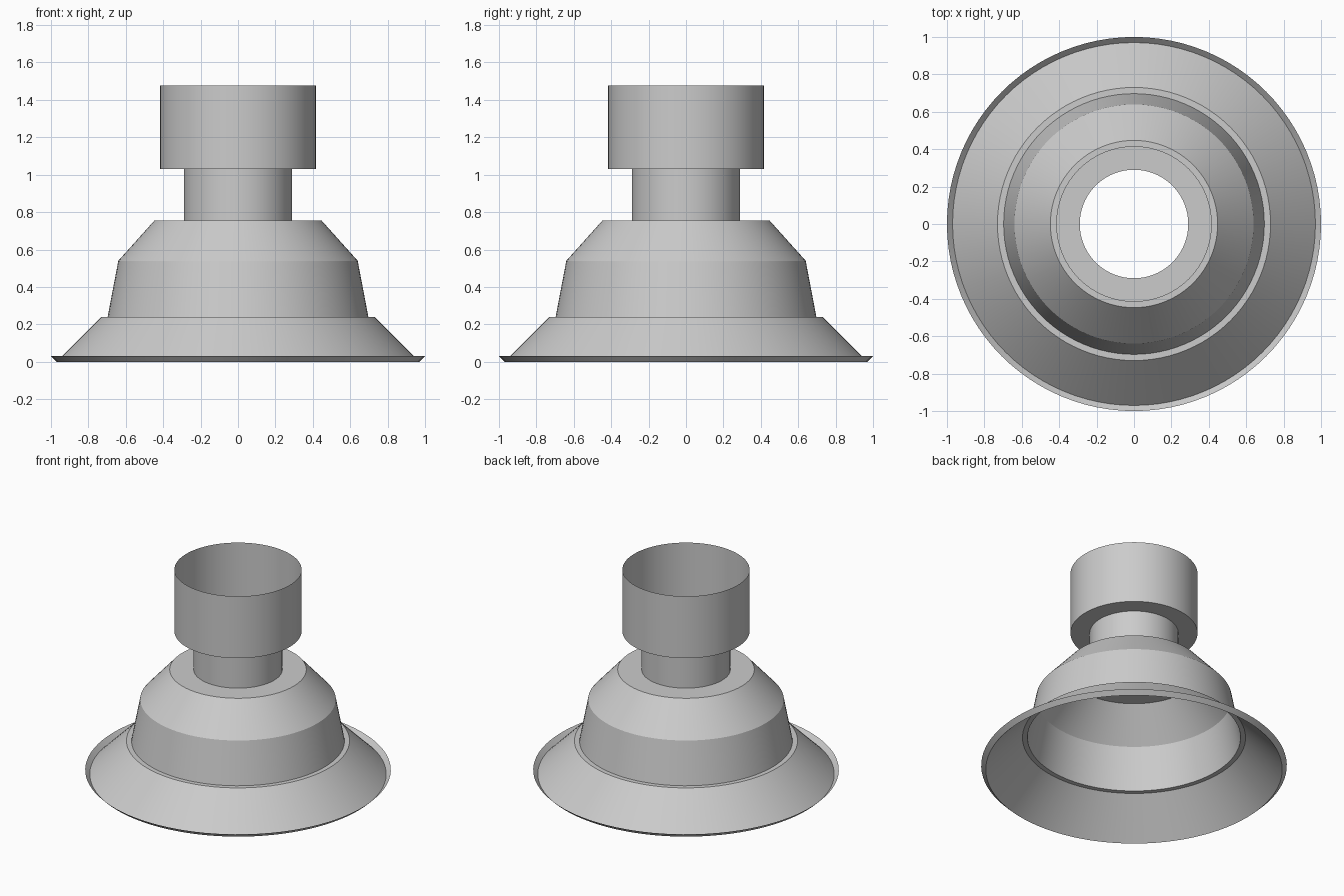
import bpy
import bmesh
import math

cube = bpy.data.objects.get("Cube")
if cube:
    bpy.data.objects.remove(cube, do_unlink=True)

SEGMENTS = 96

# One plain grey material
grey = bpy.data.materials.new("plain_grey")
grey.use_nodes = True
colour = (0.6, 0.6, 0.6, 1.0)
grey.diffuse_color = colour
grey.node_tree.nodes["Principled BSDF"].inputs["Base Color"].default_value = colour


def lathe(name, profile):
    """Revolve a (radius, height) profile around z as a thin open shell."""
    bm = bmesh.new()
    rings = []
    for radius, height in profile:
        ring = []
        for k in range(SEGMENTS):
            angle = math.tau * k / SEGMENTS
            ring.append(bm.verts.new((radius * math.cos(angle), radius * math.sin(angle), height)))
        rings.append(ring)
    for low, high in zip(rings, rings[1:]):
        for k in range(SEGMENTS):
            n = (k + 1) % SEGMENTS
            bm.faces.new((low[k], low[n], high[n], high[k]))
    mesh = bpy.data.meshes.new(name)
    bm.to_mesh(mesh)
    bm.free()
    mesh.materials.append(grey)
    obj = bpy.data.objects.new(name, mesh)
    bpy.context.collection.objects.link(obj)
    bpy.ops.object.select_all(action='DESELECT')
    obj.select_set(True)
    bpy.context.view_layer.objects.active = obj
    bpy.ops.object.shade_smooth_by_angle(angle=math.radians(30))
    return obj


# Flared skirt with upturned rim and a narrow ledge at the top
lathe("flared_skirt", [(1.0, 0.03), (0.97, 0.0), (0.73, 0.24), (0.697, 0.24)])

# Tapered dome with a flat shoulder
lathe("tapered_body", [(0.697, 0.24), (0.64, 0.54), (0.447, 0.755), (0.29, 0.755)])

# Narrow open neck
lathe("neck", [(0.29, 0.755), (0.29, 1.03)])

# Open cup with a ring-shaped floor
lathe("top_cup", [(0.29, 1.03), (0.416, 1.03), (0.416, 1.477)])
